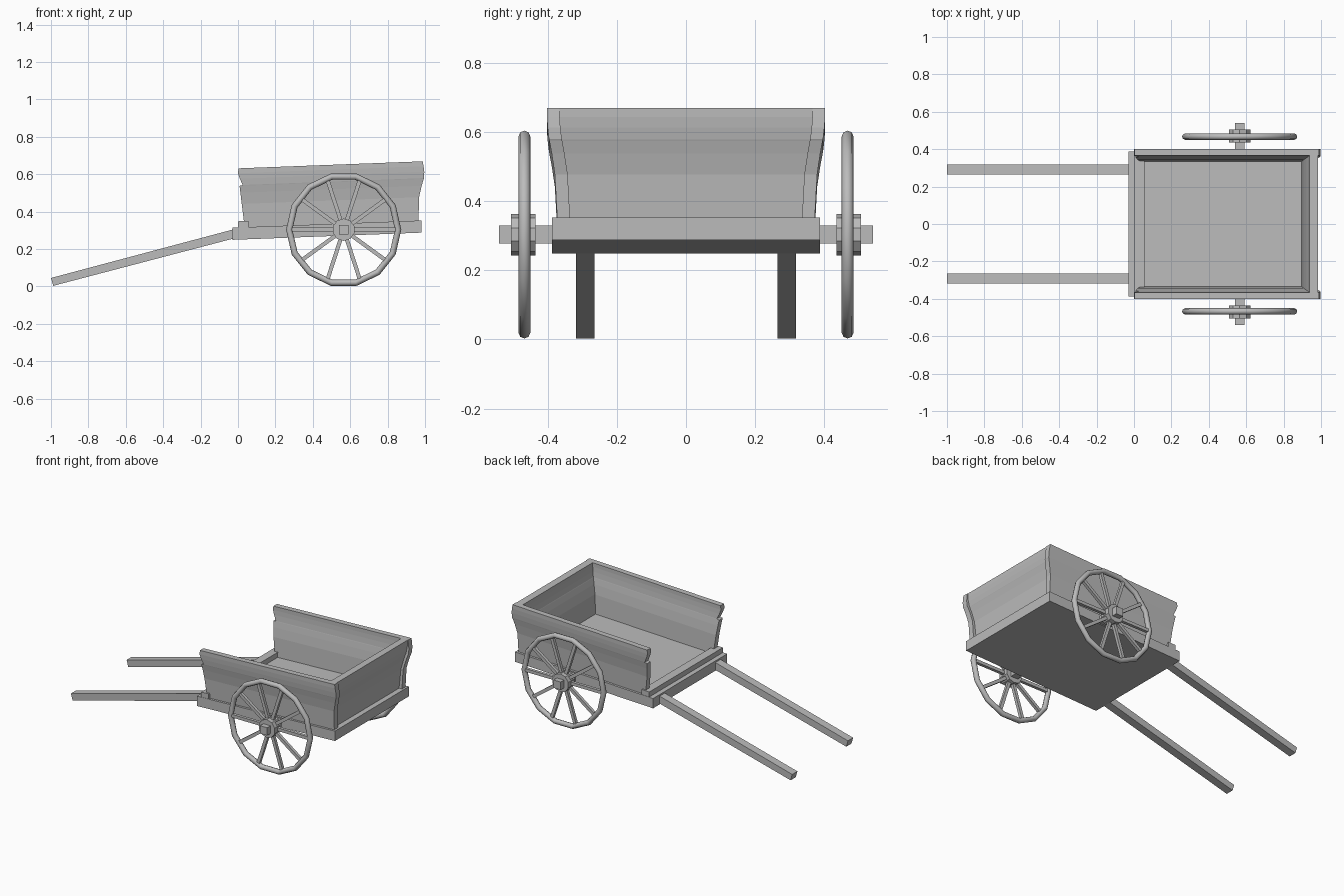
import bpy, bmesh, math
from mathutils import Matrix

cube = bpy.data.objects.get("Cube")
if cube:
    bpy.data.objects.remove(cube, do_unlink=True)

# One weathered grey for everything
GREY = (0.5, 0.5, 0.5, 1)
mat = bpy.data.materials.new("weathered_grey")
mat.use_nodes = True
mat.diffuse_color = GREY
mat.node_tree.nodes["Principled BSDF"].inputs["Base Color"].default_value = GREY

TILT = 0.038          # the bed rises towards the tailboard
WHEEL_X, WHEEL_Z = 0.565, 0.303


def finish(name, bm, tilt=False):
    if tilt:
        for v in bm.verts:
            v.co.z += TILT * v.co.x
    bmesh.ops.recalc_face_normals(bm, faces=bm.faces)
    mesh = bpy.data.meshes.new(name)
    bm.to_mesh(mesh)
    bm.free()
    obj = bpy.data.objects.new(name, mesh)
    bpy.context.collection.objects.link(obj)
    mesh.materials.append(mat)
    return obj


def loft(name, rings, tilt=False):
    """Closed solid through rings with equal point counts."""
    bm = bmesh.new()
    rows = [[bm.verts.new(p) for p in ring] for ring in rings]
    n = len(rows[0])
    for a, b in zip(rows, rows[1:]):
        for i in range(n):
            j = (i + 1) % n
            bm.faces.new((a[i], a[j], b[j], b[i]))
    bm.faces.new(rows[0])
    bm.faces.new(rows[-1])
    return finish(name, bm, tilt)


def slab(name, profile, y0, y1, tilt=False):
    """Side profile (x, z) extruded across y."""
    return loft(name, [[(x, y, z) for x, z in profile] for y in (y0, y1)], tilt)


def rect(x0, x1, z0, z1):
    return [(x0, z0), (x1, z0), (x1, z1), (x0, z1)]


# Bed and front ledge
slab("bed", rect(-0.03, 0.98, 0.25, 0.315), -0.387, 0.387, True)
slab("front_ledge", rect(0, 0.055, 0.31, 0.348), -0.385, 0.385, True)

# Flared boards: height, worn front end, worn back end, outer half width
ROWS = [
    (0.310, 0.036, 0.965, 0.372),
    (0.440, 0.020, 0.968, 0.379),
    (0.500, 0.013, 0.982, 0.388),
    (0.537, 0.008, 0.993, 0.395),
    (0.541, 0.025, 0.995, 0.396),
    (0.575, 0.010, 0.996, 0.400),
    (0.605, 0.000, 0.992, 0.402),
    (0.631, 0.003, 0.988, 0.402),
]
THICK = 0.037
for side, s in (("left", 1), ("right", -1)):
    # the left and right boards lie across y, so mirror by sign
    loft(side + "_side_board",
         [[(f, s * y, z), (b, s * y, z), (b, s * (y - THICK), z), (f, s * (y - THICK), z)]
          for z, f, b, y in ROWS], True)

# Tailboard follows the same flare between the side boards
rings = []
for z, f, b, y in ROWS:
    w = y - THICK
    x = 0.943 + (y - 0.372) * 1.4
    rings.append([(x - 0.047, -w, z), (x, -w, z), (x, w, z), (x - 0.047, w, z)])
loft("tailboard", rings, True)

# Sloping shafts
SHAFT = [(-1, 0.045), (-0.988, 0.003), (0, 0.262), (-0.012, 0.308)]
for side, s in (("left", 1), ("right", -1)):
    slab(side + "_shaft", [SHAFT[0], SHAFT[1], SHAFT[2], SHAFT[3]],
         s * 0.264, s * 0.318)

# Square axle
slab("axle", rect(WHEEL_X - 0.026, WHEEL_X + 0.026, WHEEL_Z - 0.026, WHEEL_Z + 0.026),
     -0.54, 0.54)

# Wheels: faceted rim, spokes, hub
for side, s in (("left", 1), ("right", -1)):
    centre = (WHEEL_X, s * 0.467, WHEEL_Z)
    bpy.ops.mesh.primitive_torus_add(
        location=centre, rotation=(math.pi / 2, 0, 0), major_segments=14,
        minor_segments=8, major_radius=0.291, minor_radius=0.017)
    rim = bpy.context.object
    rim.name = side + "_wheel_rim"
    rim.data.materials.append(mat)
    bpy.ops.object.shade_smooth_by_angle(angle=math.radians(50))

    bm = bmesh.new()
    for i in range(10):
        turn = Matrix.Rotation(i * math.tau / 10, 4, 'Y')
        place = turn @ Matrix.Translation((0.165, 0, 0)) @ Matrix.Diagonal((0.24, 0.02, 0.021, 1))
        bmesh.ops.create_cube(bm, size=1, matrix=place)
    finish(side + "_wheel_spokes", bm).location = centre

    bpy.ops.mesh.primitive_cylinder_add(
        vertices=10, radius=0.06, depth=0.07,
        location=(WHEEL_X, s * 0.47, WHEEL_Z), rotation=(math.pi / 2, 0, 0))
    hub = bpy.context.object
    hub.name = side + "_wheel_hub"
    hub.data.materials.append(mat)
